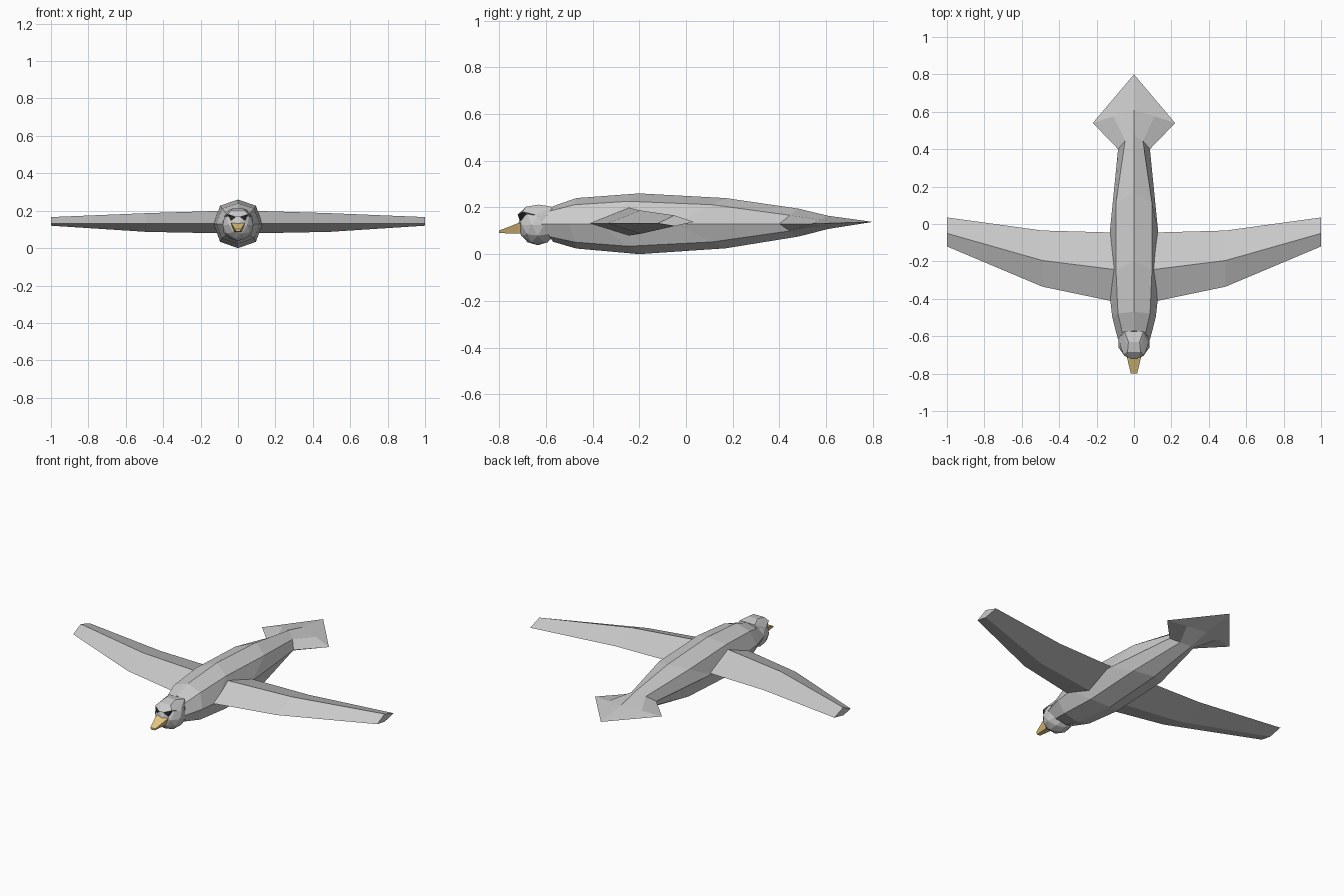
import bpy, bmesh, math
from mathutils import Vector

if "Cube" in bpy.data.objects:
    bpy.data.objects.remove(bpy.data.objects["Cube"])


def finish(name, bm, color=None, mirror=False):
    bmesh.ops.remove_doubles(bm, verts=bm.verts[:], dist=1e-5)
    bmesh.ops.recalc_face_normals(bm, faces=bm.faces[:])
    me = bpy.data.meshes.new(name)
    bm.to_mesh(me)
    bm.free()
    ob = bpy.data.objects.new(name, me)
    bpy.context.collection.objects.link(ob)
    if color:
        mat = bpy.data.materials.new(name + "_color")
        mat.diffuse_color = (*color, 1)
        mat.use_nodes = True
        mat.node_tree.nodes["Principled BSDF"].inputs["Base Color"].default_value = mat.diffuse_color
        me.materials.append(mat)
    if mirror:
        ob.modifiers.new("Mirror", 'MIRROR')
    return ob


def loft(name, rings, tip=None, **kw):
    """Skin matching rings; cap the start, and cap or point the end."""
    bm = bmesh.new()
    vs = [[bm.verts.new(p) for p in r] for r in rings]
    n = len(rings[0])
    for a, b in zip(vs, vs[1:]):
        for i in range(n):
            j = (i + 1) % n
            bm.faces.new((a[i], a[j], b[j], b[i]))
    bm.faces.new(vs[0])
    if tip:
        t = bm.verts.new(tip)
        for i in range(n):
            bm.faces.new((vs[-1][i], vs[-1][(i + 1) % n], t))
    else:
        bm.faces.new(vs[-1])
    return finish(name, bm, **kw)


def hull(name, pts, **kw):
    bm = bmesh.new()
    for p in pts:
        bm.verts.new(p)
    bmesh.ops.convex_hull(bm, input=bm.verts[:])
    return finish(name, bm, **kw)


# Body and kite-shaped tail: eight-sided rings, swept back at the crown where needed
def body_ring(y_side, y_mid, w, top, bottom, k=0.74):
    ring, mid = [], 0.13
    for i in range(8):
        c, s = math.cos(i * math.pi / 4), math.sin(i * math.pi / 4)
        if i % 2:
            c, s = math.copysign(k, c), math.copysign(k, s)
        h = top - mid if s > 0 else mid - bottom
        ring.append((w * c, y_side + (y_mid - y_side) * abs(s), mid + h * s))
    return ring


loft("body_and_tail", [body_ring(*r) for r in (
    (-0.62, -0.57, 0.085, 0.205, 0.053, 0.72),
    (-0.50, -0.47, 0.116, 0.24, 0.024),
    (-0.38, -0.20, 0.13, 0.26, 0.0),
    (-0.05, 0.17, 0.13, 0.24, 0.025),
    (0.40, 0.48, 0.085, 0.195, 0.075, 0.56),
    (0.54, 0.61, 0.22, 0.164, 0.108, 0.5))],
    tip=(0, 0.80, 0.138))


# Wings: diamond sections (leading edge, ridge, trailing edge, keel)
def wing_ring(x, lead, ridge, trail, top, bottom):
    return [(x, lead, 0.132), (x, ridge, top), (x, trail, 0.138), (x, ridge, bottom)]


loft("wings", [wing_ring(*r) for r in (
    (0.05, -0.42, -0.25, -0.05, 0.202, 0.078),
    (0.13, -0.41, -0.24, -0.045, 0.198, 0.08),
    (0.49, -0.335, -0.195, -0.035, 0.187, 0.087),
    (1.00, -0.12, -0.05, 0.035, 0.166, 0.12))], mirror=True)

# Head
bm = bmesh.new()
bmesh.ops.create_icosphere(bm, subdivisions=2, radius=0.086)
bmesh.ops.translate(bm, verts=bm.verts[:], vec=Vector((0, -0.635, 0.124)))
finish("head", bm)

# Crown with brow over the eyes
hull("crown", [(s * x, y, z) for s in (-1, 1) for x, y, z in (
    (0.015, -0.722, 0.168), (0.055, -0.70, 0.182), (0.076, -0.645, 0.168),
    (0.06, -0.572, 0.168), (0.035, -0.685, 0.203), (0.05, -0.575, 0.203),
    (0.03, -0.63, 0.212))])

# Eyes: dark triangular prisms
hull("eyes", [(x, y + d, z) for d in (0, 0.03) for x, y, z in (
    (0.012, -0.720, 0.166), (0.052, -0.702, 0.178), (0.038, -0.712, 0.145))],
    color=(0.02, 0.02, 0.02), mirror=True)

# Beak: tapered wedge
loft("beak", [[(-a, y, t), (a, y, t), (b, y, u), (-b, y, u)] for y, a, b, t, u in (
    (-0.69, 0.042, 0.022, 0.138, 0.086),
    (-0.72, 0.036, 0.018, 0.132, 0.088),
    (-0.80, 0.017, 0.010, 0.101, 0.090))], color=(0.8, 0.58, 0.22))
